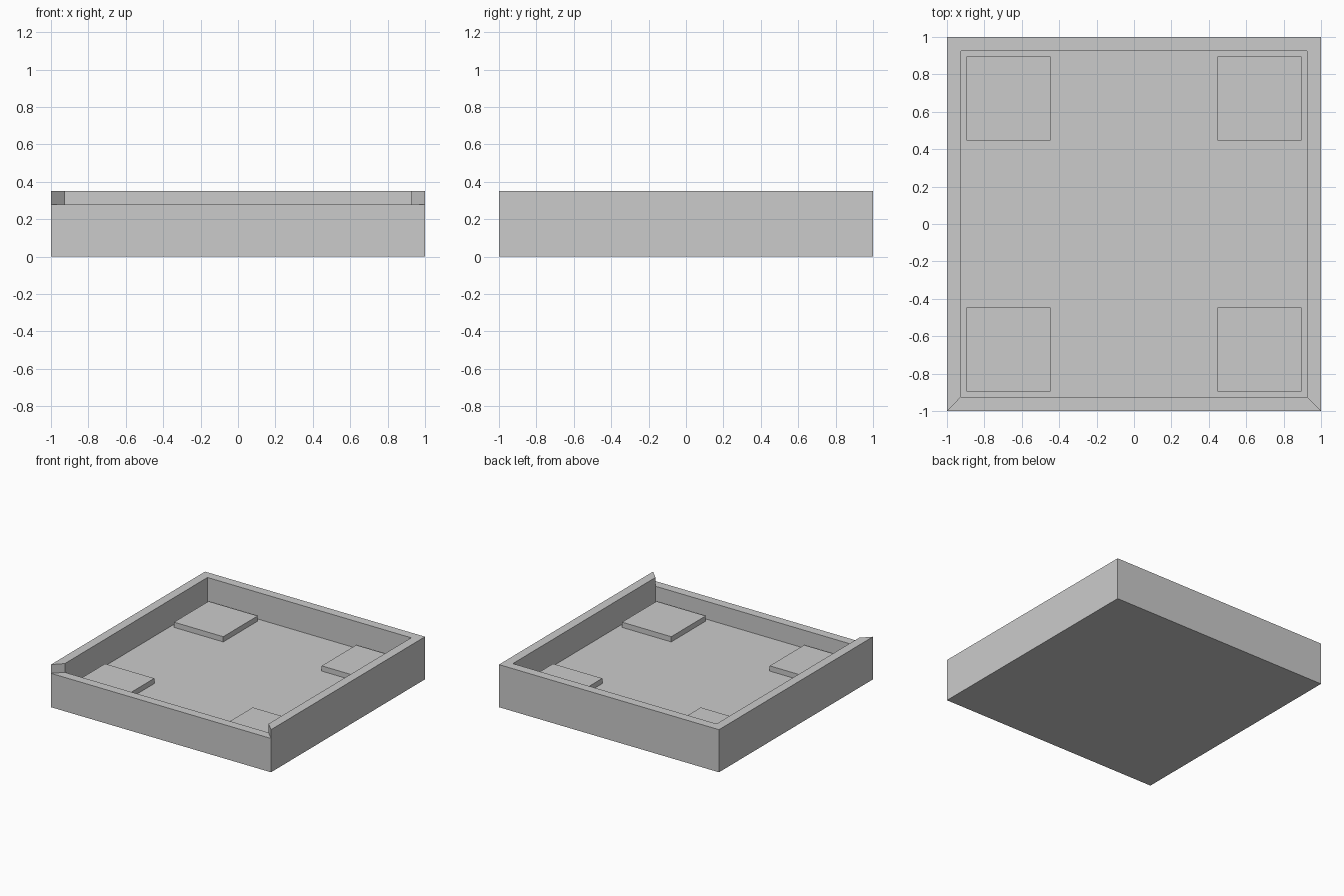
import bpy
import bmesh
from mathutils import Matrix

cube = bpy.data.objects.get("Cube")
if cube:
    bpy.data.objects.remove(cube, do_unlink=True)

HEIGHT, LIP, FLOOR = 0.35, 0.278, 0.131
WALL = 0.105
INNER = 1 - WALL
PAD, PAD_THICK = INNER / 2, 0.043

grey = bpy.data.materials.new("light grey")
grey.use_nodes = True
colour = (0.6, 0.6, 0.6, 1)
grey.diffuse_color = colour
grey.node_tree.nodes["Principled BSDF"].inputs["Base Color"].default_value = colour


def add_object(name, bm):
    bmesh.ops.recalc_face_normals(bm, faces=bm.faces)
    mesh = bpy.data.meshes.new(name)
    bm.to_mesh(mesh)
    bm.free()
    mesh.materials.append(grey)
    obj = bpy.data.objects.new(name, mesh)
    bpy.context.collection.objects.link(obj)
    return obj


def box(size, centre):
    bm = bmesh.new()
    bmesh.ops.create_cube(bm, size=1, matrix=Matrix.Translation(centre) @ Matrix.Diagonal((*size, 1)))
    return bm


# Tray: a block with its top inset and sunk to the floor
bm = box((2, 2, HEIGHT), (0, 0, HEIGHT / 2))
top = max(bm.faces, key=lambda f: f.calc_center_median().z)
bmesh.ops.inset_region(bm, faces=[top], thickness=WALL)
well = bmesh.ops.extrude_discrete_faces(bm, faces=[top])["faces"][0]
bmesh.ops.translate(bm, verts=well.verts, vec=(0, 0, FLOOR - HEIGHT))
tray = add_object("tray", bm)

# Mitred notch that lowers the front wall
bm = bmesh.new()
near, far = 0.8, 1.2
outline = [(-near, -near), (-far, -far), (far, -far), (near, -near)]
face = bm.faces.new([bm.verts.new((x, y, LIP)) for x, y in outline])
raised = bmesh.ops.extrude_face_region(bm, geom=[face])["geom"]
bmesh.ops.translate(bm, verts=[v for v in raised if isinstance(v, bmesh.types.BMVert)], vec=(0, 0, 0.3))
cutter = add_object("front_lip_cutter", bm)
cutter.hide_render = True
cutter.hide_set(True)

cut = tray.modifiers.new("lower front lip", "BOOLEAN")
cut.operation = "DIFFERENCE"
cut.solver = "EXACT"
cut.object = cutter

# Raised square pads in the four inner corners
for side, sx in (("right", -1), ("left", 1)):
    for end, sy in (("front", -1), ("back", 1)):
        mid = INNER - PAD / 2
        add_object(f"{end}_{side}_pad",
                   box((PAD, PAD, PAD_THICK), (sx * mid, sy * mid, FLOOR + PAD_THICK / 2)))
